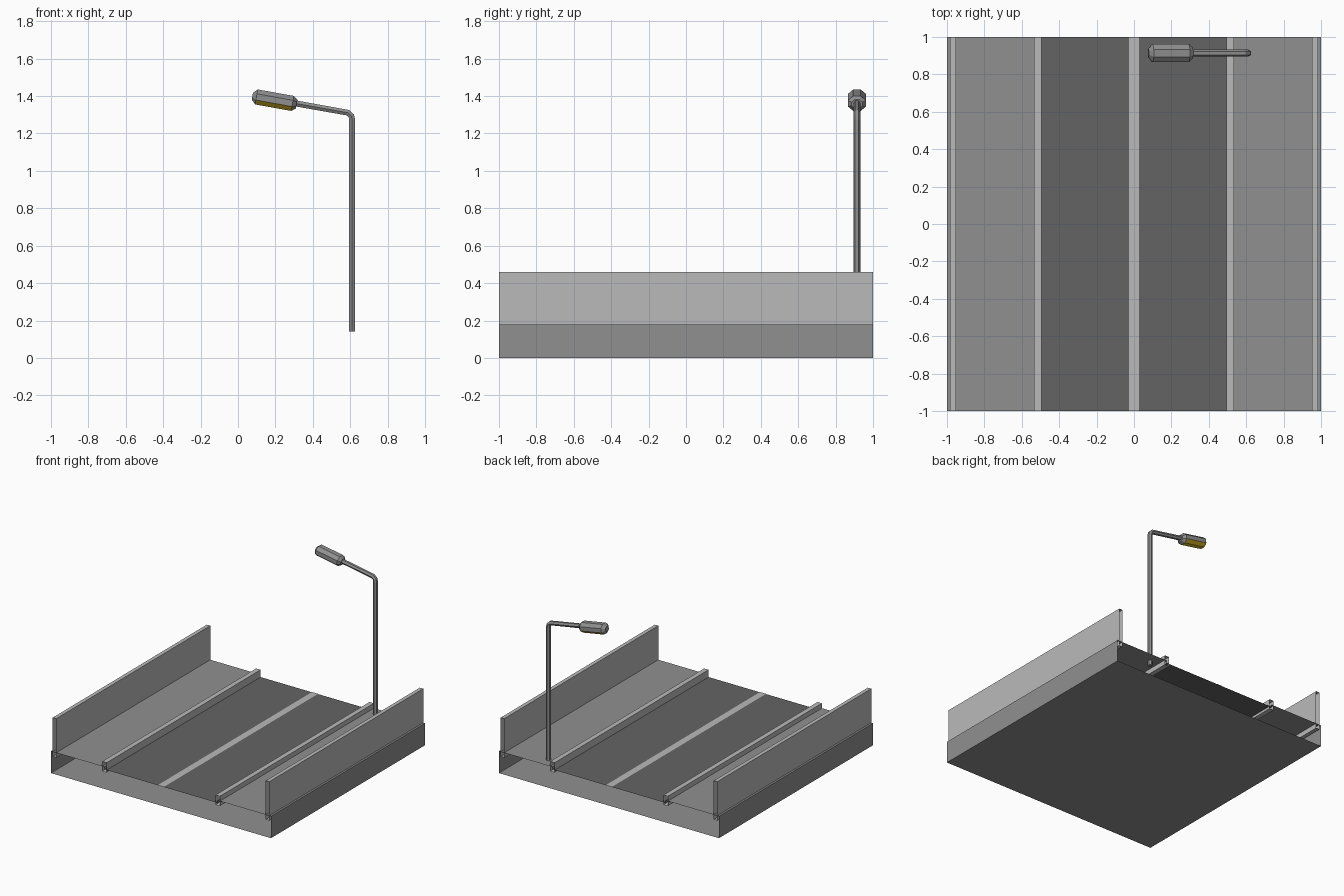
import bpy, math
from mathutils import Vector

if "Cube" in bpy.data.objects:
    bpy.data.objects.remove(bpy.data.objects["Cube"])


def material(name, r, g, b):
    m = bpy.data.materials.new(name)
    m.diffuse_color = (r, g, b, 1)
    m.use_nodes = True
    m.node_tree.nodes["Principled BSDF"].inputs["Base Color"].default_value = m.diffuse_color
    return m


CONCRETE = material("concrete_grey", 0.28, 0.28, 0.28)
ASPHALT = material("asphalt_dark", 0.127, 0.127, 0.127)
LIGHT = material("light_grey", 0.49, 0.49, 0.49)
YELLOW = material("lamp_yellow", 0.72, 0.5, 0.02)


def make(name, verts, faces, mats):
    me = bpy.data.meshes.new(name)
    me.from_pydata(verts, [], faces)
    for m in mats:
        me.materials.append(m)
    ob = bpy.data.objects.new(name, me)
    bpy.context.collection.objects.link(ob)
    return ob


def extrude_y(name, profile, mats, closed=True):
    """Open-ended sweep along y of an x/z profile, counter-clockwise from the front."""
    n = len(profile)
    verts = [(x, y, z) for y in (-1, 1) for x, z in profile]
    faces = [(i, i + n, (i + 1) % n + n, (i + 1) % n) for i in range(n if closed else n - 1)]
    return make(name, verts, faces, mats)


def loft(name, rings, mats):
    """Skin a list of equal rings and cap both ends."""
    n = len(rings[0])
    verts = [v for r in rings for v in r]
    faces = [(k * n + i, k * n + (i + 1) % n, (k + 1) * n + (i + 1) % n, (k + 1) * n + i)
             for k in range(len(rings) - 1) for i in range(n)]
    faces += [tuple(reversed(range(n))), tuple(range(len(verts) - n, len(verts)))]
    return make(name, verts, faces, mats)


def ring(centre, direction, ry, rn, sides, phase):
    """Polygon ring square to a direction lying in the x/z plane."""
    d = direction.normalized()
    side = Vector((0, 1, 0))
    up = d.cross(side)
    angles = [phase + 2 * math.pi * i / sides for i in range(sides)]
    return [centre + side * ry * math.cos(a) - up * rn * math.sin(a) for a in angles][::-1]


# Road deck: hollow slab with a sunken roadway
STEP, ROAD_Z, WALK_Z, SUNK_Z = 0.515, 0.16, 0.18, 0.14
deck = extrude_y("road_deck", [(-1, 0), (1, 0), (1, WALK_Z), (STEP, WALK_Z), (STEP, ROAD_Z),
                               (-STEP, ROAD_Z), (-STEP, WALK_Z), (-1, WALK_Z)],
                 [CONCRETE, ASPHALT])
for p in deck.data.polygons:
    if abs(p.center.z - ROAD_Z) < 0.001:
        p.material_index = 1

# Centre stripe
extrude_y("centre_stripe", [(0.028, ROAD_Z + 0.002), (-0.028, ROAD_Z + 0.002)], [LIGHT], False)

# Curbs and side walls, mirrored left and right
for side, s in (("left", -1), ("right", 1)):
    for part, x, w, top in (("curb", 0.515, 0.02, 0.22), ("wall", 0.968, 0.016, 0.46)):
        extrude_y(f"{side}_{part}", [(s * x - w, SUNK_Z), (s * x + w, SUNK_Z),
                                     (s * x + w, top), (s * x - w, top)], [LIGHT])

# Lamp post: hexagonal tube bent over the road
LAMP_Y = 0.914
path = [Vector((x, LAMP_Y, z)) for x, z in
        ((0.61, SUNK_Z), (0.61, 1.272), (0.606, 1.294), (0.588, 1.311), (0.29, 1.364))]
rings = []
for i, p in enumerate(path):
    before = (p - path[i - 1]).normalized() if i else Vector()
    after = (path[i + 1] - p).normalized() if i + 1 < len(path) else Vector()
    rings.append(ring(p, before + after, 0.0185, 0.0185, 6, 0))
loft("lamp_post", rings, [CONCRETE])

# Lamp head: tapered octagonal housing with yellow underside
centre = Vector((0.195, LAMP_Y, 1.378))
axis = Vector((-1, 0, 0.18)).normalized()
head = loft("lamp_head",
            [ring(centre + axis * t, axis, 0.052 * k, 0.044 * k, 8, math.pi / 8)
             for t, k in ((-0.12, 0.6), (-0.098, 1), (0.098, 1), (0.12, 0.45))],
            [CONCRETE, YELLOW])
for p in head.data.polygons:
    if p.normal.z < -0.4 and abs((p.center - centre).dot(axis)) < 0.05:
        p.material_index = 1

# Make the lamp normals face outward
import bmesh
for name in ("lamp_post", "lamp_head"):
    me = bpy.data.objects[name].data
    bm = bmesh.new()
    bm.from_mesh(me)
    bmesh.ops.recalc_face_normals(bm, faces=bm.faces)
    bm.to_mesh(me)
    bm.free()
